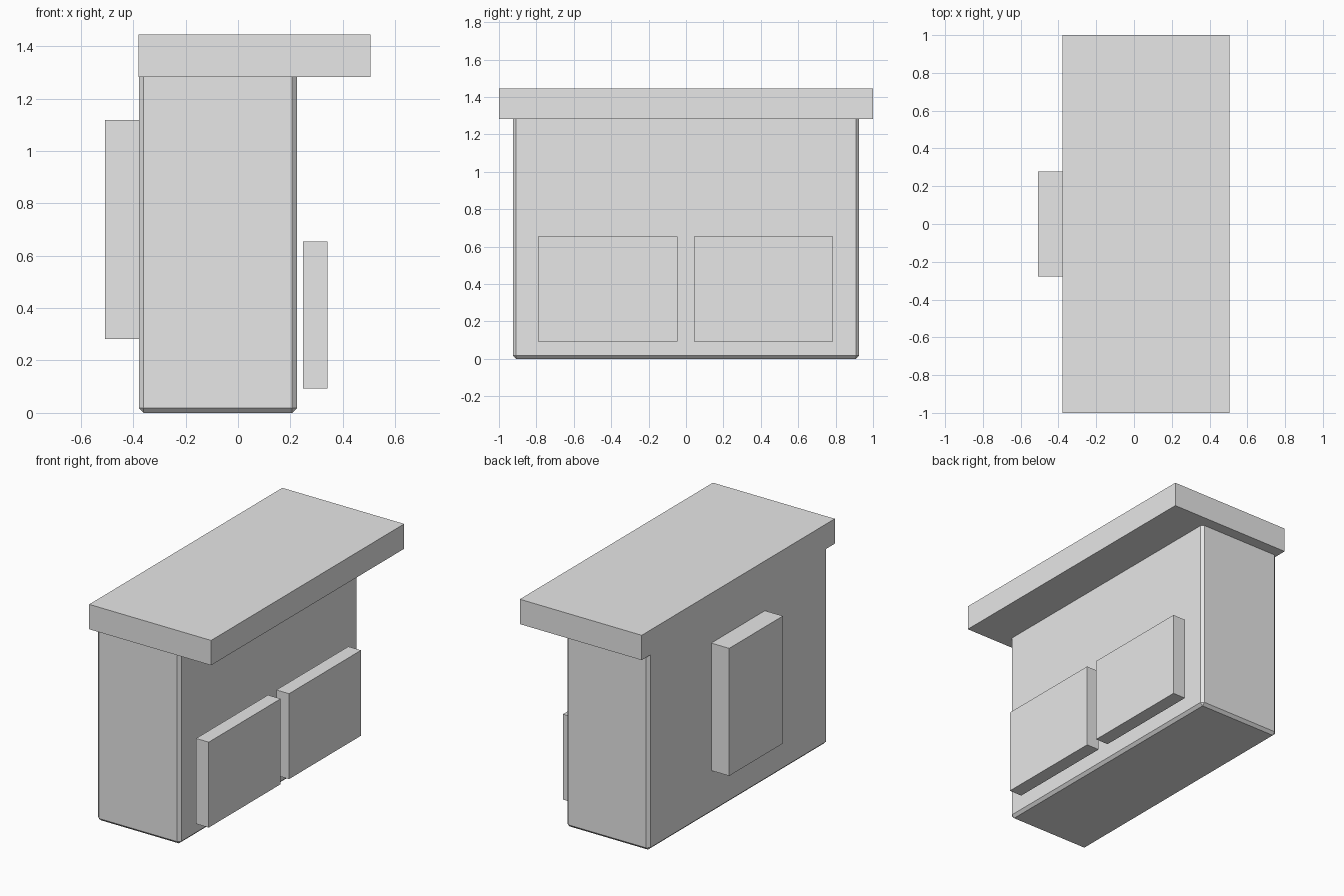
import bpy, bmesh

if "Cube" in bpy.data.objects:
    bpy.data.objects.remove(bpy.data.objects["Cube"])

# One flat colour for the whole piece
grey = bpy.data.materials.new("light grey")
grey.diffuse_color = (0.8, 0.8, 0.8, 1)
grey.use_nodes = True
grey.node_tree.nodes["Principled BSDF"].inputs["Base Color"].default_value = grey.diffuse_color


def box(name, x, y, z, chamfer=0.0):
    """Box from (min, max) ranges, optionally with flat chamfered edges."""
    bm = bmesh.new()
    bmesh.ops.create_cube(bm, size=1)
    for v in bm.verts:
        v.co = [r[0] if c < 0 else r[1] for c, r in zip(v.co, (x, y, z))]
    if chamfer:
        bmesh.ops.bevel(bm, geom=bm.edges[:], offset=chamfer, segments=1,
                        profile=0.5, affect='EDGES')
    bmesh.ops.recalc_face_normals(bm, faces=bm.faces[:])
    me = bpy.data.meshes.new(name)
    bm.to_mesh(me)
    bm.free()
    me.materials.append(grey)
    ob = bpy.data.objects.new(name, me)
    bpy.context.collection.objects.link(ob)
    return ob


# Chamfered body, its upper end sunk into the top slab
box("body", (-0.378, 0.225), (-0.926, 0.926), (0.0, 1.30), 0.018)

# Top slab, flush at the back and overhanging the front
box("top_slab", (-0.379, 0.505), (-1.0, 1.0), (1.282, 1.445))

# Plate on the back side
box("back_plate", (-0.508, -0.37), (-0.278, 0.278), (0.282, 1.118))

# Pair of panels standing just off the front side
for label, y in (("left", (-0.79, -0.045)), ("right", (0.042, 0.787))):
    box(label + "_panel", (0.249, 0.341), y, (0.094, 0.654))
